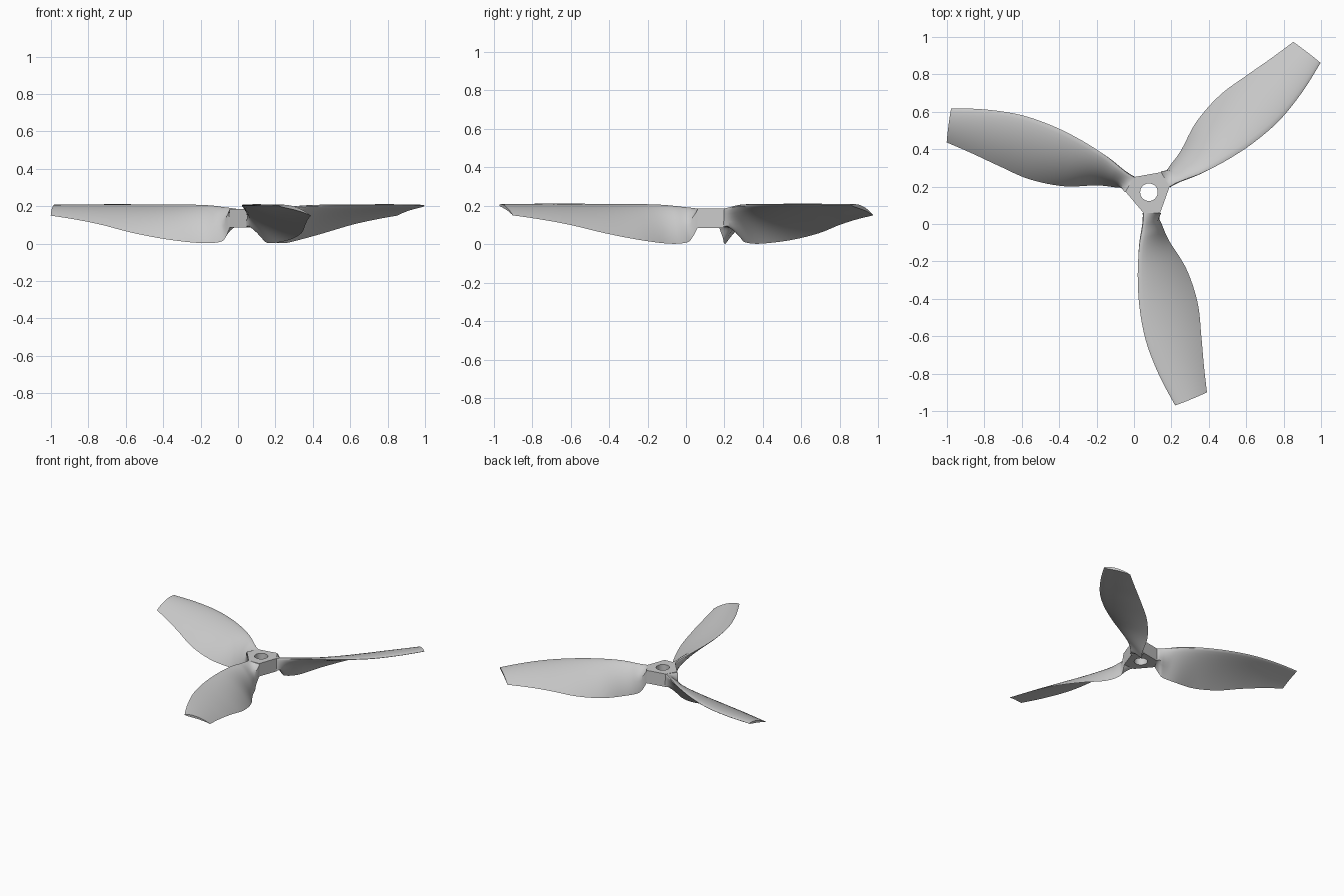
import bpy, bmesh, math
from mathutils import Vector, Matrix

cube = bpy.data.objects.get("Cube")
if cube:
    bpy.data.objects.remove(cube, do_unlink=True)

CENTRE = Vector((0.08, 0.17, 0))
TOP, BOTTOM, ARM = 0.185, 0.085, 0.11
LEFT, RIGHT = -0.03, 0.06

grey = bpy.data.materials.new("light_grey")
grey.use_nodes = True
grey.diffuse_color = (0.6, 0.6, 0.6, 1)
grey.node_tree.nodes["Principled BSDF"].inputs["Base Color"].default_value = (0.6, 0.6, 0.6, 1)


def finish(bm, name):
    bmesh.ops.recalc_face_normals(bm, faces=bm.faces)
    mesh = bpy.data.meshes.new(name)
    bm.to_mesh(mesh)
    bm.free()
    mesh.materials.append(grey)
    obj = bpy.data.objects.new(name, mesh)
    bpy.context.collection.objects.link(obj)
    bpy.ops.object.select_all(action="DESELECT")
    obj.select_set(True)
    bpy.context.view_layer.objects.active = obj
    bpy.ops.object.shade_smooth_by_angle(angle=math.radians(35))
    return obj


def spin(k):
    return Matrix.Rotation(math.radians(120 * k), 4, "Z")


# Blade stations: leading edge (reach, side, height), trailing edge (same), thickness
STATIONS = [
    (ARM, LEFT, TOP, ARM, RIGHT, BOTTOM, 0.134),
    (0.15, -0.03, 0.19, 0.14, 0.055, 0.03, 0.08),
    (0.20, -0.037, 0.195, 0.17, 0.068, 0.008, 0.05),
    (0.30, -0.053, 0.204, 0.26, 0.108, 0.003, 0.036),
    (0.45, -0.06, 0.207, 0.41, 0.2, 0.022, 0.032),
    (0.62, -0.05, 0.207, 0.59, 0.26, 0.057, 0.028),
    (0.80, -0.015, 0.206, 0.77, 0.28, 0.1, 0.025),
    (0.98, 0.055, 0.205, 0.92, 0.293, 0.128, 0.022),
    (1.14, 0.14, 0.203, 1.07, 0.31, 0.15, 0.018),
]


def smooth_rows(rows, steps):
    """Catmull-Rom interpolation between the stations."""
    last = len(rows) - 1
    for i in range(last):
        a, b, c, d = (rows[min(max(j, 0), last)] for j in range(i - 1, i + 3))
        for k in range(steps):
            t = k / steps
            yield [q + t / 2 * (r - p + t * (2 * p - 5 * q + 4 * r - s + t * (3 * (q - r) + s - p)))
                   for p, q, r, s in zip(a, b, c, d)]
    yield rows[-1]


def section(row):
    """Closed airfoil loop, blending to the square arm of the hub at the root."""
    lead = Vector((row[1], -row[0], row[2]))
    trail = Vector((row[4], -row[3], max(row[5], 0)))
    chord = trail - lead
    normal = Vector((-chord.z, 0, chord.x)).normalized()
    root = min(1, max(0, 1 - (row[0] - ARM) / 0.12))
    half = 12

    def point(i, sign):
        t = (1 - math.cos(math.pi * i / half)) / 2
        foil = 2.6 * math.sqrt(t) * (1 - t)
        tent = 1 - abs(2 * t - 1)
        width = row[6] / 2 * (foil + root * (tent - foil))
        camber = 0.24 * t * (1 - t) * chord.length * (1 - root)
        return lead + chord * t + normal * (camber + sign * width)

    return ([point(i, 1) for i in range(half + 1)]
            + [point(i, -1) for i in range(half - 1, 0, -1)])


# Three twisted blades
for k in range(3):
    bm = bmesh.new()
    loops = [[bm.verts.new(spin(k) @ p + CENTRE) for p in section(row)]
             for row in smooth_rows(STATIONS, 6)]
    for a, b in zip(loops, loops[1:]):
        n = len(a)
        for i in range(n):
            j = (i + 1) % n
            bm.faces.new((a[i], a[j], b[j], b[i]))
    bm.faces.new(loops[-1])
    finish(bm, f"blade_{k + 1}")

# Three-armed hub plate with a round shaft hole
bm = bmesh.new()
outline = [spin(k) @ Vector((s, -ARM, BOTTOM)) + CENTRE
           for k in range(3) for s in (LEFT, RIGHT)]
hole = [Matrix.Rotation(math.tau * i / 32, 4, "Z") @ Vector((0.047, 0, BOTTOM)) + CENTRE
        for i in range(32)]
edges = []
for ring in (outline, hole):
    verts = [bm.verts.new(p) for p in ring]
    edges += [bm.edges.new((v, verts[i - 1])) for i, v in enumerate(verts)]
bmesh.ops.triangle_fill(bm, edges=edges, use_beauty=True)
top = bmesh.ops.extrude_face_region(bm, geom=bm.faces[:], use_keep_orig=True)["geom"]
bmesh.ops.translate(bm, vec=(0, 0, TOP - BOTTOM),
                    verts=[g for g in top if isinstance(g, bmesh.types.BMVert)])
finish(bm, "hub")
